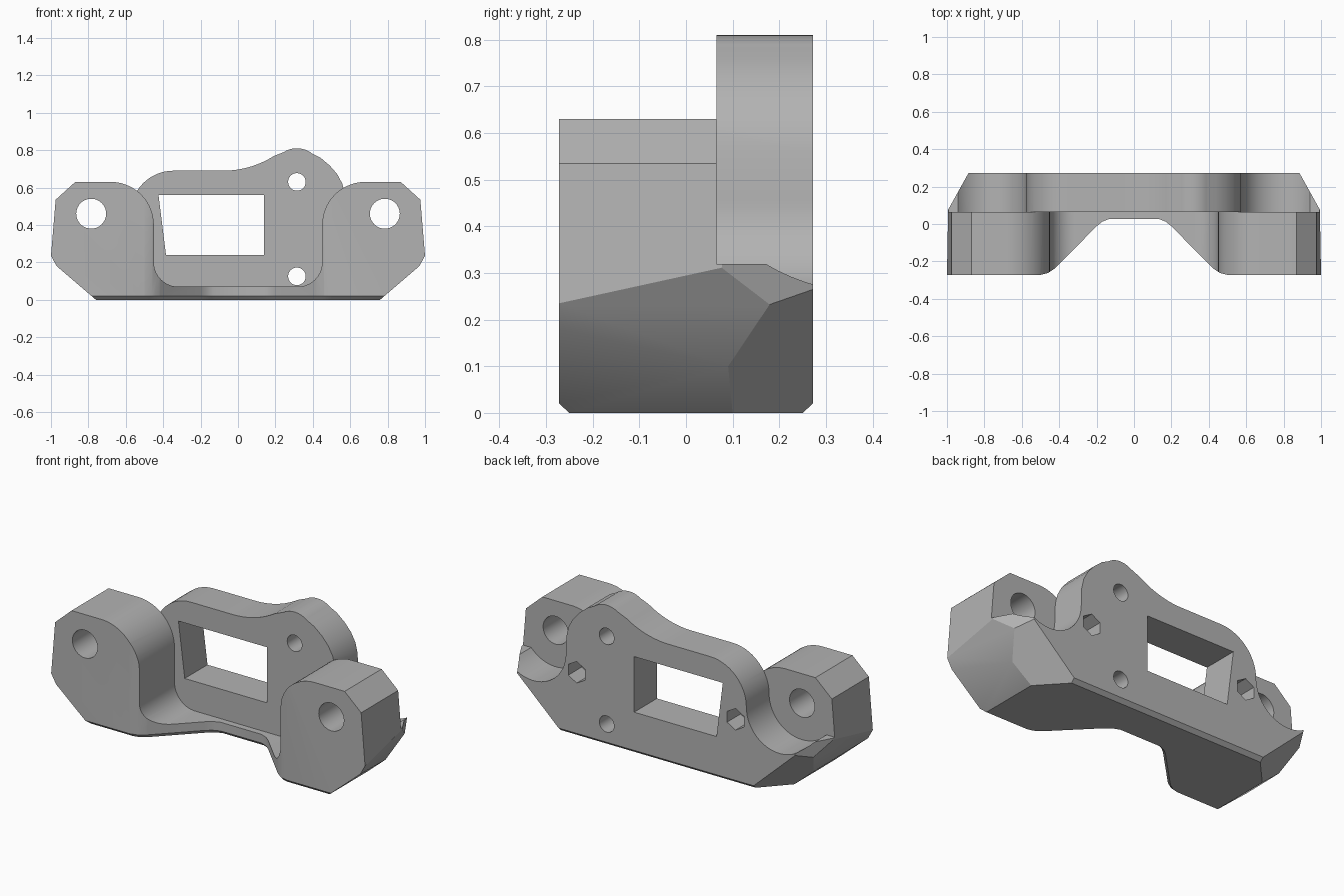
import bpy, bmesh
from math import sin, cos, radians
from mathutils import Vector

old = bpy.data.objects.get("Cube")
if old:
    bpy.data.objects.remove(old)

grey = bpy.data.materials.new("plain grey")
grey.use_nodes = True
grey.diffuse_color = (0.45, 0.45, 0.45, 1)
grey.node_tree.nodes["Principled BSDF"].inputs["Base Color"].default_value = (0.45, 0.45, 0.45, 1)

FRONT, STEP, BACK = -0.272, 0.065, 0.272


def arc(cx, cz, r, a0, a1, n=14):
    angles = [radians(a0 + (a1 - a0) * i / n) for i in range(n + 1)]
    return [(cx + r * cos(a), cz + r * sin(a)) for a in angles]


def circle(cx, cz, r, n=40, start=0):
    return arc(cx, cz, r, start, start + 360, n)[:-1]


def mirrored(half):
    return half + [(-x, z) for x, z in reversed(half)]


def loft(name, ring_a, ring_b):
    """Solid between two matching rings of 3D points."""
    bm = bmesh.new()
    a = [bm.verts.new(p) for p in ring_a]
    b = [bm.verts.new(p) for p in ring_b]
    bm.faces.new(a)
    bm.faces.new(b[::-1])
    for i in range(len(a)):
        j = (i + 1) % len(a)
        bm.faces.new((a[j], a[i], b[i], b[j]))
    bmesh.ops.recalc_face_normals(bm, faces=bm.faces)
    mesh = bpy.data.meshes.new(name)
    bm.to_mesh(mesh)
    bm.free()
    mesh.materials.append(grey)
    obj = bpy.data.objects.new(name, mesh)
    bpy.context.collection.objects.link(obj)
    return obj


def prism(name, profile, y0, y1):
    return loft(name, [(x, y0, z) for x, z in profile], [(x, y1, z) for x, z in profile])


def slice_off(bm, p, q, r):
    """Cut the convex block along the plane through three points."""
    p, q, r = Vector(p), Vector(q), Vector(r)
    n = (q - p).cross(r - p).normalized()
    if n.dot(Vector((0, 0, 0.4)) - p) > 0:
        n = -n
    geom = bm.verts[:] + bm.edges[:] + bm.faces[:]
    cut = bmesh.ops.bisect_plane(bm, geom=geom, plane_co=p, plane_no=n, clear_outer=True)
    edges = [e for e in cut["geom_cut"] if isinstance(e, bmesh.types.BMEdge)]
    bmesh.ops.contextual_create(bm, geom=edges)


# Solid block with sloping lower flanks
body = prism("mount_bracket", mirrored([(0.76, 0), (0.97, 0.18), (1.0, 0.235), (0.95, 0.835)]), FRONT, BACK)
bm = bmesh.new()
bm.from_mesh(body.data)
for s in (-1, 1):
    # Rising flank, tapered rear side, lower rear corner
    slice_off(bm, (s, FRONT, 0.235), (s, STEP, 0.32), (s * 0.97, FRONT, 0.18))
    slice_off(bm, (s, STEP, 0), (s * 0.885, BACK, 0), (s, STEP, 1))
    slice_off(bm, (s * 0.76, 0.1, 0), (s * 0.6, BACK, 0), (s * 0.88, BACK, 0.26))
for y in (FRONT, BACK):
    # Bottom chamfers
    inner = y * 0.92
    slice_off(bm, (0, y, 0.02), (1, y, 0.02), (0, inner, 0))
bmesh.ops.recalc_face_normals(bm, faces=bm.faces)
bm.to_mesh(body.data)
bm.free()

cutters = []

# Space above the two ears and the floor between them
ear_half = [(-1.2, 1.0), (-1.2, 0.331), (-0.87, 0.63)]
ear_half += arc(-0.68, 0.4, 0.23, 90, 0) + arc(-0.32, 0.2, 0.13, 180, 270)
cutters.append(prism("front_space", mirrored(ear_half), -0.4, STEP))

# Space above the rear plate, with round clearances behind the ears
plate = [(-1.2, 1.0), (-1.2, 0.32)]
plate += arc(-0.785, 0.46, 0.21, 222, 360, 24)
plate += arc(-0.345, 0.46, 0.23, 180, 90)[1:]
plate += arc(-0.08, 1.2, 0.51, 270, 302)
plate += arc(0.315, 0.68, 0.13, 122, 52)
plate += [(0.44, 0.76), (0.49, 0.718), (0.53, 0.672), (0.558, 0.62), (0.572, 0.56)]
plate += arc(0.785, 0.46, 0.21, 180, 318, 24)
plate += [(1.2, 0.32), (1.2, 1.0)]
cutters.append(prism("rear_space", plate, STEP, 0.4))

# Notch in the front of the floor, flared at its lower edge
notch = [(-0.53, -0.4), (-0.5, FRONT), (-0.46, -0.262), (-0.42, -0.235),
         (-0.2, -0.012), (-0.17, 0.012), (-0.13, 0.028)]
notch = mirrored(notch)
cutters.append(loft("floor_notch", [(x, y, -0.1) for x, y in notch], [(x, y, 1) for x, y in notch]))
cutters.append(loft("notch_chamfer", [(x, y + 0.03, -0.01) for x, y in notch], [(x, y, 0.02) for x, y in notch]))

# Window through the rear plate
window = [(-0.425, 0.56), (0.14, 0.56), (0.14, 0.24), (-0.385, 0.24)]
cutters.append(prism("window", window, -0.1, 0.4))

# Ear holes and blind hexagonal nut pockets
for s in (-1, 1):
    cutters.append(prism("ear_hole", circle(s * 0.785, 0.46, 0.08), -0.4, 0.12))
    cutters.append(prism("nut_pocket", circle(s * 0.506, 0.372, 0.062, 6, 30), 0.15, 0.4))

# Screw holes in the rear plate
for z in (0.63, 0.125):
    cutters.append(prism("screw_hole", circle(0.315, z, 0.047, 32), 0.0, 0.4))

bpy.ops.object.select_all(action="DESELECT")
body.select_set(True)
bpy.context.view_layer.objects.active = body
for cutter in cutters:
    mod = body.modifiers.new(cutter.name, "BOOLEAN")
    mod.operation = "DIFFERENCE"
    mod.solver = "EXACT"
    mod.object = cutter
    bpy.ops.object.modifier_apply(modifier=mod.name)
    bpy.data.objects.remove(cutter)

bpy.ops.object.shade_smooth_by_angle(angle=radians(25))
